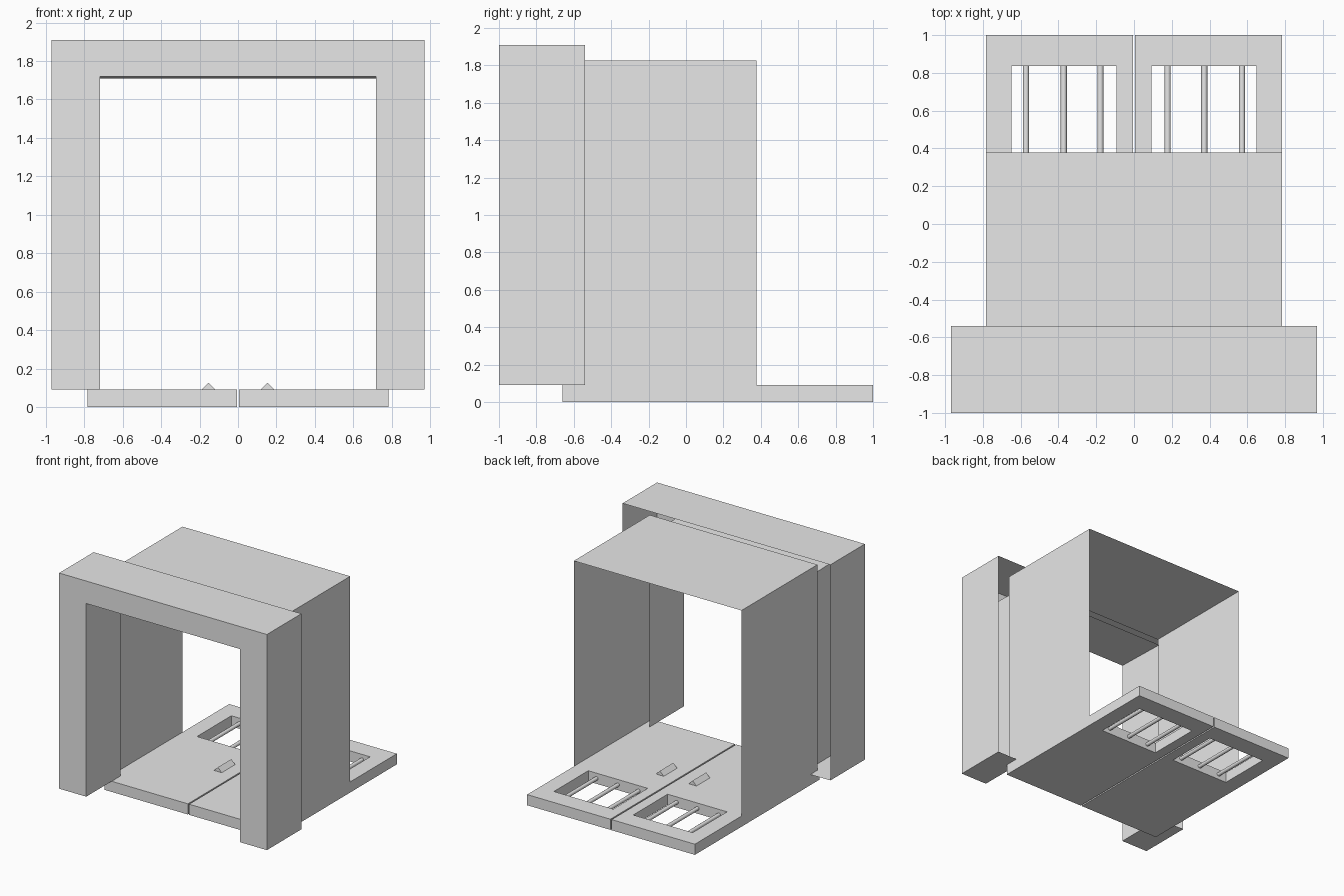
import bpy, bmesh, math

cube = bpy.data.objects.get("Cube")
if cube:
    bpy.data.objects.remove(cube)

grey = bpy.data.materials.new("plain grey")
grey.use_nodes = True
grey.diffuse_color = (0.8, 0.8, 0.8, 1)
grey.node_tree.nodes["Principled BSDF"].inputs["Base Color"].default_value = (0.8, 0.8, 0.8, 1)


def loft(name, rings, close_ring=False, close_loft=False, caps=(), flip=False):
    """Skin rings of points with quads; caps lists ring-column or ring-end faces."""
    bm = bmesh.new()
    grid = [[bm.verts.new(p) for p in ring] for ring in rings]
    rows, cols = len(grid), len(grid[0])
    for r in range(rows if close_loft else rows - 1):
        for c in range(cols if close_ring else cols - 1):
            a, b = grid[r], grid[(r + 1) % rows]
            d = (c + 1) % cols
            bm.faces.new((a[c], a[d], b[d], b[c]))
    if "columns" in caps:
        for c in (0, cols - 1):
            bm.faces.new([row[c] for row in grid])
    if "ends" in caps:
        for row in (grid[0], grid[-1]):
            bm.faces.new(row)
    bmesh.ops.recalc_face_normals(bm, faces=bm.faces)
    if flip:
        bmesh.ops.reverse_faces(bm, faces=bm.faces)
    mesh = bpy.data.meshes.new(name)
    bm.to_mesh(mesh)
    bm.free()
    mesh.materials.append(grey)
    obj = bpy.data.objects.new(name, mesh)
    bpy.context.collection.objects.link(obj)
    return obj


def arch(half_width, top, y):
    return [(-half_width, y, 0.09), (-half_width, y, top),
            (half_width, y, top), (half_width, y, 0.09)]


def rect(x0, x1, y0, y1, z):
    return [(x0, y0, z), (x1, y0, z), (x1, y1, z), (x0, y1, z)]


# Portal frame: hollow, open at the back, closed under both legs
loft("portal_frame", [arch(0.97, 1.91, -0.54), arch(0.97, 1.91, -1.0),
                      arch(0.717, 1.72, -1.0), arch(0.717, 1.708, -0.54)],
     caps=("columns",))

# Thin sheet passage, its front edge tucked inside the frame
loft("passage_shell", [arch(0.783, 1.825, -0.635), arch(0.783, 1.825, 0.378)])

for side, s in (("left", 1), ("right", -1)):
    # Door leaf lying flat, with a window opening
    outer = (s * 0.006, s * 0.783, -0.66, 1.0)
    inner = (s * 0.093, s * 0.648, 0.378, 0.837)
    loft(side + "_door", [rect(*outer, 0), rect(*outer, 0.09),
                          rect(*inner, 0.09), rect(*inner, 0)],
         close_ring=True, close_loft=True)

    # Window bars
    for i, x in enumerate((0.178, 0.372, 0.572)):
        bpy.ops.mesh.primitive_cylinder_add(vertices=16, radius=0.016, depth=0.459,
                                            location=(s * x, 0.6075, 0.045),
                                            rotation=(math.pi / 2, 0, 0))
        bar = bpy.context.object
        bar.name = f"{side}_window_bar_{i + 1}"
        bar.data.materials.append(grey)
        bpy.ops.object.shade_smooth_by_angle()

    # Wedge handle
    x = s * 0.153
    loft(side + "_handle",
         [[(x - 0.037, y, 0.089), (x + 0.037, y, 0.089), (x, y, 0.126)]
          for y in (-0.05, 0.13)], close_ring=True, caps=("ends",))
